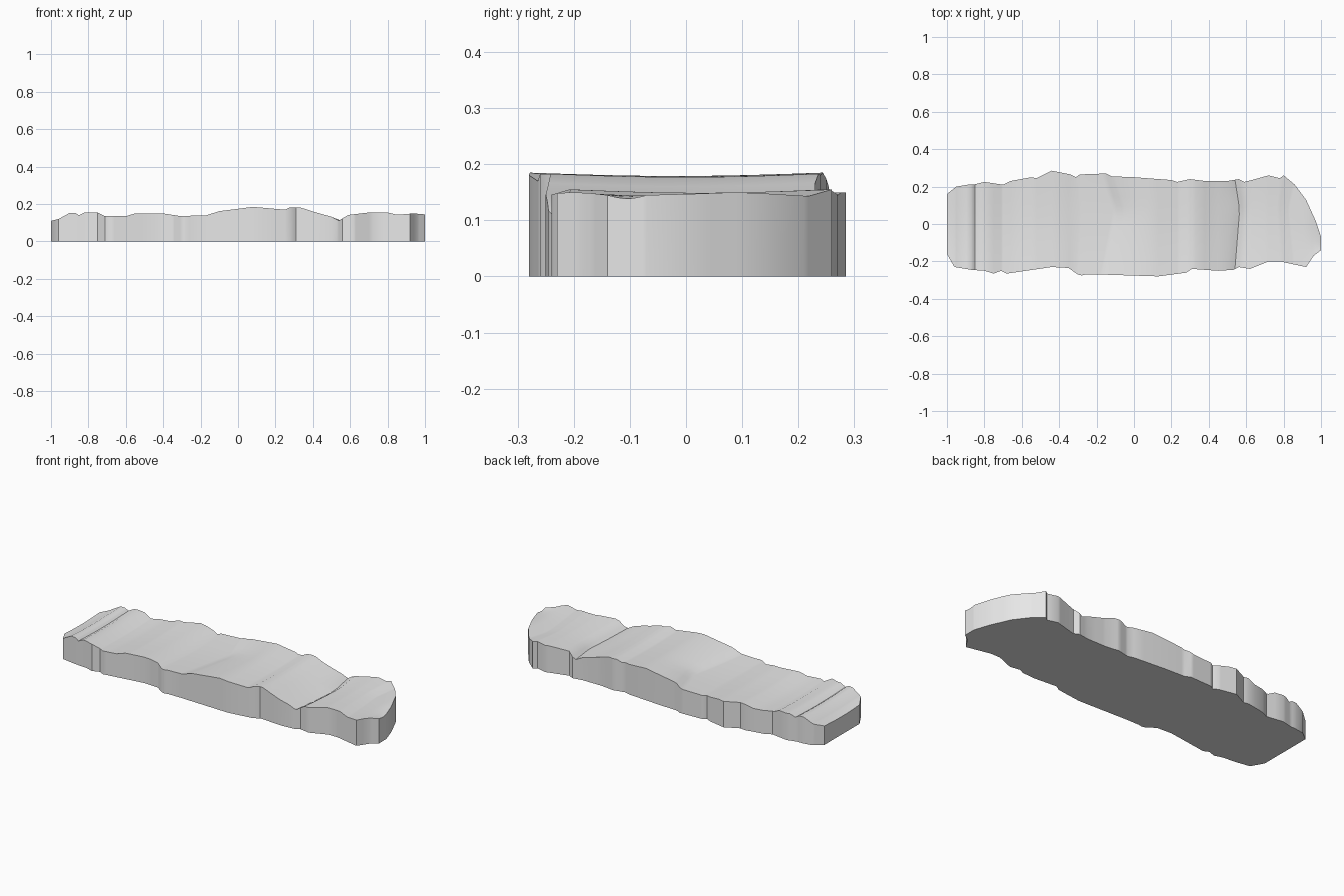
import bpy
import bmesh
import math

if "Cube" in bpy.data.objects:
    bpy.data.objects.remove(bpy.data.objects["Cube"], do_unlink=True)

# Plan outline of the rear and front edges, as (x, y)
BACK_EDGE = [(-1, .16), (-.95, .2), (-.89, .21), (-.86, .21), (-.8, .225),
             (-.7, .21), (-.66, .23), (-.55, .25), (-.52, .245), (-.44, .285),
             (-.34, .265), (-.31, .25), (-.29, .265), (-.15, .27), (-.12, .255),
             (0, .25), (.2, .235), (.23, .225), (.3, .24), (.38, .23), (.5, .23),
             (.56, .24), (.59, .225), (.63, .235), (.72, .26), (.78, .245),
             (.8, .26), (.86, .21), (.92, .13), (.97, .02), (1, -.07)]
FRONT_EDGE = [(-1, -.16), (-.96, -.23), (-.87, -.245), (-.8, -.25), (-.75, -.265),
              (-.71, -.25), (-.68, -.265), (-.44, -.23), (-.35, -.235), (-.3, -.27),
              (-.28, -.275), (-.26, -.27), (-.18, -.27), (.13, -.28), (.28, -.26),
              (.31, -.24), (.45, -.25), (.53, -.245), (.56, -.23), (.62, -.24),
              (.72, -.2), (.78, -.2), (.92, -.23), (.96, -.17), (1, -.14)]
# Height of the worn top along the length, as (x, z)
TOP_PROFILE = [(-1, .11), (-.96, .12), (-.9, .153), (-.87, .153), (-.85, .14),
               (-.82, .155), (-.75, .155), (-.71, .135), (-.6, .135), (-.55, .15),
               (-.4, .15), (-.31, .136), (-.17, .14), (-.1, .162), (.08, .185),
               (.25, .17), (.28, .183), (.33, .183), (.4, .16), (.5, .132),
               (.54, .112), (.59, .142), (.7, .155), (.8, .155), (.85, .143),
               (.94, .15), (1, .145)]
# How far the cross ridges bow lengthwise inside the slab, as (x, offset)
RIDGE_BOW = [(-1, 0), (-.35, 0), (-.17, .07), (-.1, .06), (.1, 0), (.45, 0),
             (.54, .025), (.7, 0), (.85, -.03), (1, 0)]
ROWS = 10


def sample(points, x):
    """Linear interpolation along a list of points."""
    for (x_a, v_a), (x_b, v_b) in zip(points, points[1:]):
        if x <= x_b:
            return v_a + (v_b - v_a) * max(x - x_a, 0) / (x_b - x_a)
    return points[-1][1]


def bow_shape(t):
    """Zero at both long edges, strongest a little behind the middle."""
    return t / .65 if t < .65 else (1 - t) / .35


def merged_stations(*profiles):
    """All lengthwise positions, with near duplicates dropped."""
    stations = []
    for x in sorted({point[0] for profile in profiles for point in profile}):
        if not stations or x - stations[-1] > .005:
            stations.append(x)
    return stations


# Stone colour
stone = bpy.data.materials.new("stone grey")
stone.use_nodes = True
stone.diffuse_color = (.8, .8, .8, 1)
stone.node_tree.nodes["Principled BSDF"].inputs["Base Color"].default_value = (.8, .8, .8, 1)

# Top surface as a grid of lengthwise stations and crosswise rows
bm = bmesh.new()
grid = []
for x in merged_stations(BACK_EDGE, FRONT_EDGE, TOP_PROFILE):
    column = []
    for row in range(ROWS + 1):
        t = row / ROWS
        x_bowed = x + sample(RIDGE_BOW, x) * bow_shape(t)
        y_front = sample(FRONT_EDGE, x_bowed)
        y_back = sample(BACK_EDGE, x_bowed)
        y = y_front + (y_back - y_front) * t
        z = sample(TOP_PROFILE, x) - .006 * math.sin(math.pi * t)
        column.append(bm.verts.new((x_bowed, y, z)))
    grid.append(column)

for left, right in zip(grid, grid[1:]):
    for row in range(ROWS):
        bm.faces.new((left[row], right[row], right[row + 1], left[row + 1]))

# Upright walls around the rim and a flat underside
rim = [column[0] for column in grid]
rim += grid[-1][1:]
rim += [column[-1] for column in reversed(grid[:-1])]
rim += list(reversed(grid[0][1:-1]))
base = [bm.verts.new((v.co.x, v.co.y, 0)) for v in rim]
for i in range(len(rim)):
    j = (i + 1) % len(rim)
    bm.faces.new((base[i], base[j], rim[j], rim[i]))
bm.faces.new(list(reversed(base)))
bmesh.ops.recalc_face_normals(bm, faces=bm.faces)

mesh = bpy.data.meshes.new("stone_slab")
bm.to_mesh(mesh)
bm.free()
mesh.materials.append(stone)
slab = bpy.data.objects.new("stone_slab", mesh)
bpy.context.collection.objects.link(slab)

# Soft top with crisp rim
bpy.ops.object.select_all(action="DESELECT")
slab.select_set(True)
bpy.context.view_layer.objects.active = slab
bpy.ops.object.shade_smooth_by_angle(angle=math.radians(35))
